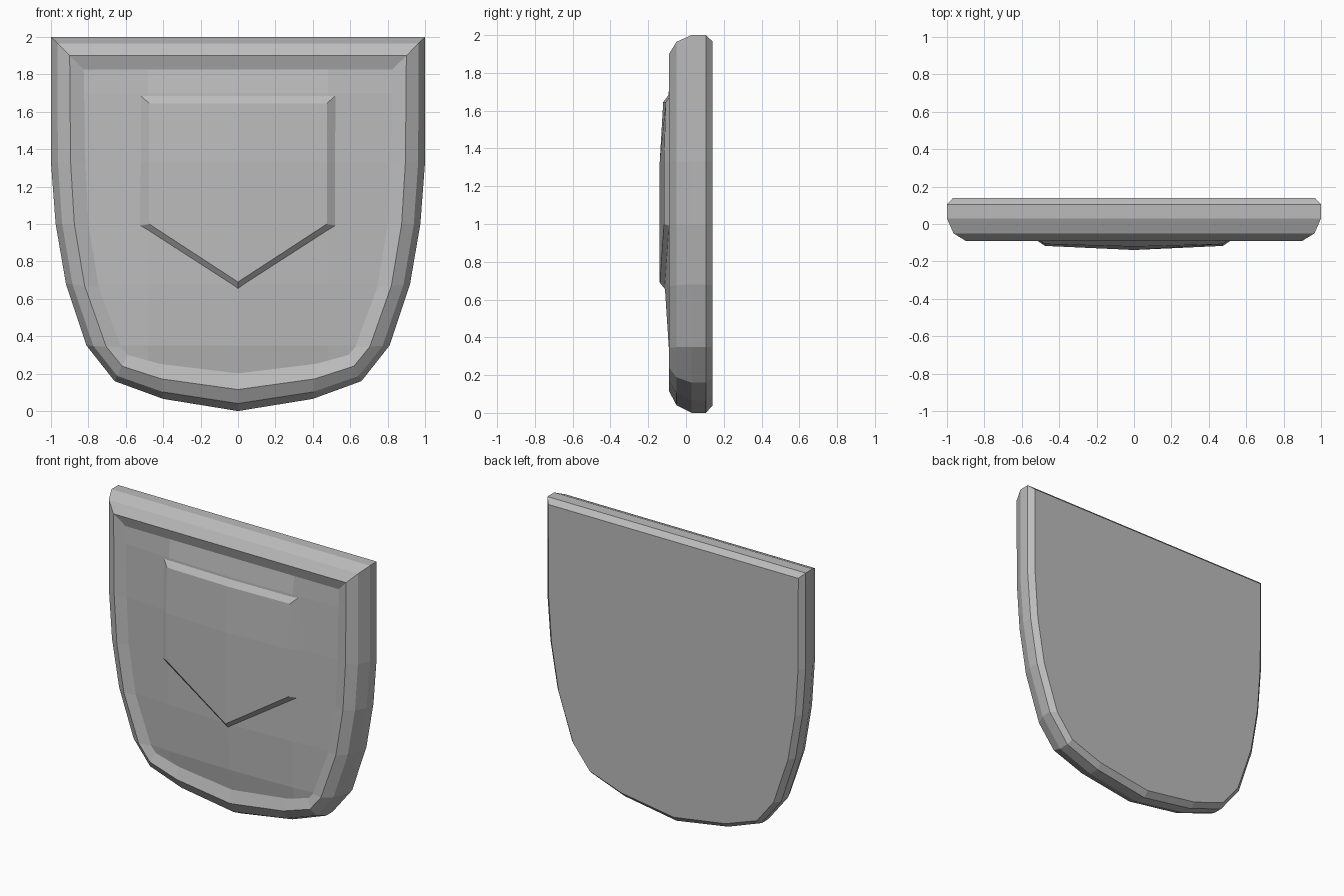
import bpy
import bmesh
from mathutils import Vector

if "Cube" in bpy.data.objects:
    bpy.data.objects.remove(bpy.data.objects["Cube"])

grey = bpy.data.materials.new("stone grey")
grey.diffuse_color = (0.5, 0.5, 0.5, 1)
grey.use_nodes = True
grey.node_tree.nodes["Principled BSDF"].inputs["Base Color"].default_value = grey.diffuse_color

# Right half of the shield outline (x, z), bottom to top, and of the rim's inner crest
OUTER = [(0, 0), (0.40, 0.065), (0.66, 0.16), (0.81, 0.35),
         (0.92, 0.68), (0.975, 1.0), (1.0, 1.33), (1.0, 2.0)]
CREST = [(0, 0.115), (0.41, 0.172), (0.62, 0.24), (0.705, 0.345),
         (0.82, 0.67), (0.875, 1.0), (0.895, 1.33), (0.90, 1.90)]
FLOOR_Y = -0.065
BULGE = 0.048


def mirror(half):
    """Close a half outline, counter-clockwise from the front."""
    return half + [(-x, z) for x, z in reversed(half) if x > 0]


def outline(t):
    """Outline at inset t: 0 is the outer edge, 1 the rim crest."""
    return mirror([(a[0] + (b[0] - a[0]) * t, a[1] + (b[1] - a[1]) * t)
                   for a, b in zip(OUTER, CREST)])


def lerp_table(table, v):
    if v <= table[0][0]:
        return table[0][1]
    for (a, fa), (b, fb) in zip(table, table[1:]):
        if v <= b:
            return fa + (fb - fa) * (v - a) / (b - a)
    return table[-1][1]


def panel_y(x, z):
    """Depth of the gently domed front panel."""
    across = lerp_table([(0, 1), (0.5, 0.52), (0.82, 0)], abs(x))
    up = lerp_table([(0.19, 0), (0.35, 0.55), (0.68, 1),
                     (1.33, 1), (1.7, 0.55), (1.83, 0)], z)
    return FLOOR_Y - BULGE * across * up


def add_ring(bm, points, y):
    return [bm.verts.new((x, y, z)) for x, z in points]


def bridge(bm, back, front):
    n = len(back)
    for i in range(n):
        j = (i + 1) % n
        bm.faces.new((back[i], back[j], front[j], front[i]))


def slice_mesh(bm, xs, zs):
    cuts = [(Vector((x, 0, 0)), Vector((1, 0, 0))) for x in xs]
    cuts += [(Vector((0, 0, z)), Vector((0, 0, 1))) for z in zs]
    for co, no in cuts:
        bmesh.ops.bisect_plane(bm, geom=bm.verts[:] + bm.edges[:] + bm.faces[:],
                               dist=1e-5, plane_co=co, plane_no=no)


def finish(bm, name):
    mesh = bpy.data.meshes.new(name)
    bm.to_mesh(mesh)
    bm.free()
    mesh.materials.append(grey)
    obj = bpy.data.objects.new(name, mesh)
    bpy.context.collection.objects.link(obj)
    return obj


# Shield body: flat back, bevelled side and raised rim
bm = bmesh.new()
profile = [(0.33, 0.14), (0, 0.105), (0, 0.03), (0.35, -0.05),
           (1, -0.09), (1.75, FLOOR_Y)]
rings = [add_ring(bm, outline(t), y) for t, y in profile]
for a, b in zip(rings, rings[1:]):
    bridge(bm, a, b)
bm.faces.new(rings[0][::-1])
finish(bm, "shield_body")

# Front panel: sliced into a coarse grid and domed, its border fixed to the rim
bm = bmesh.new()
bm.faces.new(add_ring(bm, outline(1.75), FLOOR_Y))
slice_mesh(bm, (-0.48, 0, 0.48), (0.35, 0.68, 1.33, 1.7))
for v in bm.verts:
    if not v.is_boundary:
        v.co.y = panel_y(v.co.x, v.co.z)
finish(bm, "front_panel")

# Raised five-sided plate with a bevelled edge, following the dome
bm = bmesh.new()
base = add_ring(bm, mirror([(0, 0.65), (0.525, 0.99), (0.525, 1.69)]), 0.004)
top = add_ring(bm, mirror([(0, 0.69), (0.475, 1.0), (0.475, 1.645)]), -0.026)
bridge(bm, base, top)
bm.faces.new(top)
slice_mesh(bm, (0,), (1.33,))
for v in bm.verts:
    v.co.y += panel_y(v.co.x, v.co.z)
finish(bm, "raised_plate")
